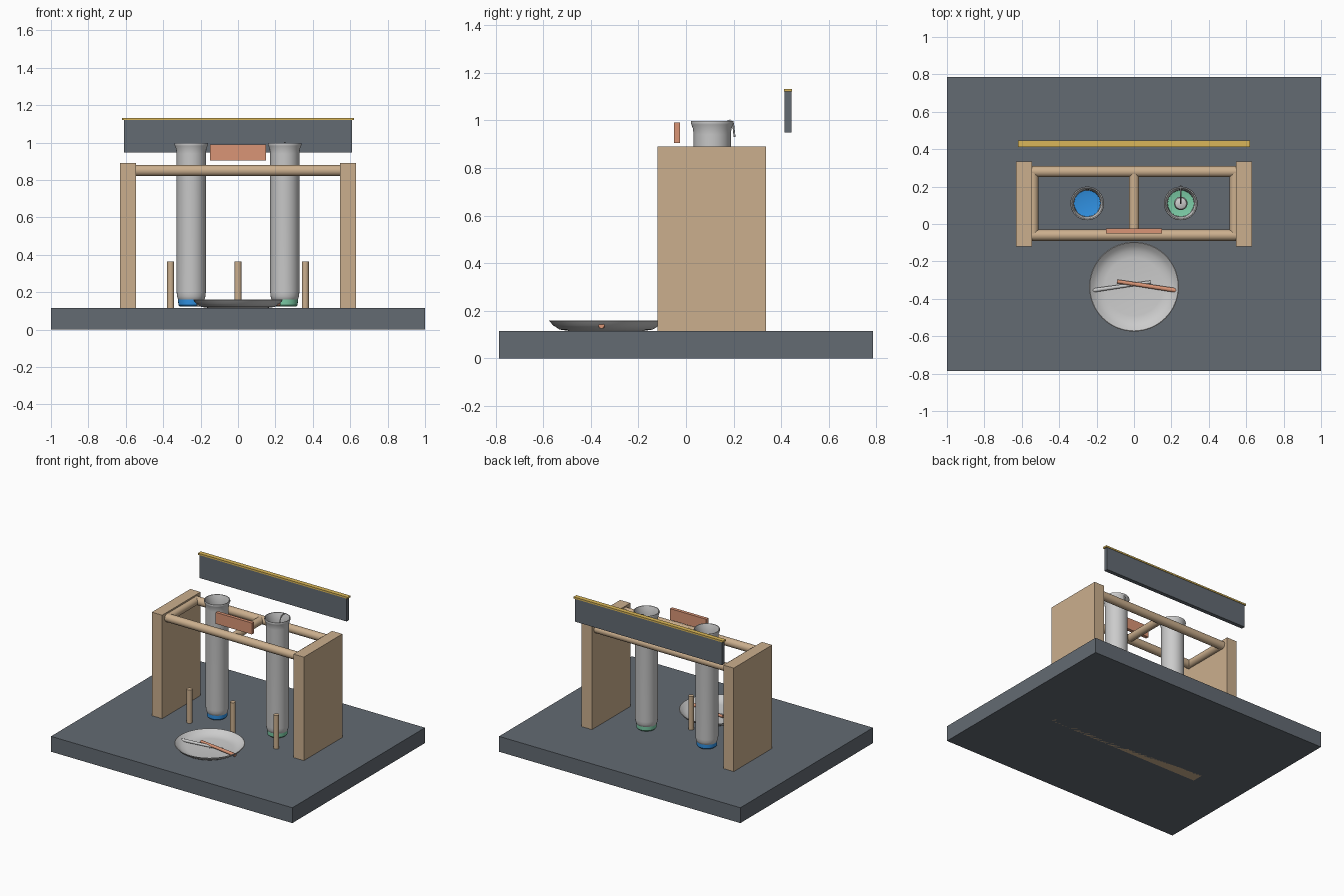
import bpy, math
from mathutils import Vector

if "Cube" in bpy.data.objects:
    bpy.data.objects.remove(bpy.data.objects["Cube"])


def mat(name, c):
    m = bpy.data.materials.new(name)
    m.diffuse_color = (*c, 1)
    m.use_nodes = True
    m.node_tree.nodes["Principled BSDF"].inputs["Base Color"].default_value = m.diffuse_color
    return m


SLATE = mat("slate", (0.125, 0.145, 0.17))
WOOD = mat("wood", (0.60, 0.43, 0.27))
COPPER = mat("copper", (0.70, 0.30, 0.18))
GOLD = mat("gold", (0.70, 0.47, 0.10))
BLUE = mat("blue", (0.03, 0.28, 0.75))
GREEN = mat("green", (0.20, 0.60, 0.38))


def finish(o, name, m, smooth=False):
    o.name = name
    if m:
        o.data.materials.append(m)
    if smooth:
        bpy.ops.object.select_all(action='DESELECT')
        o.select_set(True)
        bpy.context.view_layer.objects.active = o
        bpy.ops.object.shade_smooth_by_angle(angle=math.radians(35))
    return o


def box(name, x, y, z, m=None):
    bpy.ops.mesh.primitive_cube_add(size=1, location=[(a + b) / 2 for a, b in (x, y, z)])
    o = bpy.context.object
    o.scale = [b - a for a, b in (x, y, z)]
    bpy.ops.object.transform_apply(location=False, rotation=False)
    return finish(o, name, m)


def rod(name, a, b, r, m=None, r2=None):
    a, b = Vector(a), Vector(b)
    bpy.ops.mesh.primitive_cone_add(vertices=32, radius1=r, radius2=r2 or r,
                                    depth=(b - a).length, location=(a + b) / 2)
    o = bpy.context.object
    o.rotation_euler = (b - a).to_track_quat('Z', 'Y').to_euler()
    return finish(o, name, m, True)


def lathe(name, profile, x, y, m=None, n=48, closed=False):
    k = len(profile)
    verts = [(r * math.cos(t), r * math.sin(t), z)
             for t in (2 * math.pi * i / n for i in range(n)) for r, z in profile]
    faces = []
    for i in range(n):
        a, b = i * k, ((i + 1) % n) * k
        for j in range(k if closed else k - 1):
            q = (j + 1) % k
            faces.append((a + j, b + j, b + q, a + q))
    if not closed:
        faces.append([i * k for i in reversed(range(n))])
        faces.append([i * k + k - 1 for i in range(n)])
    me = bpy.data.meshes.new(name)
    me.from_pydata(verts, [], faces)
    o = bpy.data.objects.new(name, me)
    bpy.context.collection.objects.link(o)
    o.location = (x, y, 0)
    return finish(o, name, m, True)


# Plinth and the rack's bottom board set into it
box("plinth", (-1, 1), (-0.785, 0.785), (0, 0.115), SLATE)
box("rack_bottom", (-0.63, 0.63), (-0.12, 0.335), (0, 0.09), WOOD)

# Rack end panels and side cross rods
for s, side in ((-1, "left"), (1, "right")):
    box(side + "_panel", sorted((s * 0.545, s * 0.63)), (-0.12, 0.335), (0.09, 0.89), WOOD)
    rod(side + "_cross_rod", (s * 0.54, -0.06, 0.85), (s * 0.54, 0.28, 0.85), 0.029, WOOD)
rod("middle_cross_rod", (0, -0.06, 0.85), (0, 0.28, 0.85), 0.028, WOOD)

# Long top rails
for y, nm in ((-0.06, "front_rail"), (0.28, "back_rail")):
    rod(nm, (-0.63, y, 0.85), (0.63, y, 0.85), 0.03, WOOD)

# Drying pegs
for i, x in enumerate((-0.36, 0, 0.36)):
    rod(f"peg_{i + 1}", (x, -0.06, 0.1), (x, -0.06, 0.365), 0.019, WOOD)

# Glass tubes with flared lips, and their liquid
tube = [(0.060, 0.150), (0.070, 0.160), (0.076, 0.178), (0.078, 0.20), (0.078, 0.94),
        (0.081, 0.965), (0.087, 0.982), (0.090, 0.990), (0.088, 0.998), (0.083, 0.998),
        (0.076, 0.975), (0.071, 0.94), (0.071, 0.20), (0.065, 0.172), (0.058, 0.160)]
liquid = [(0.060, 0.123), (0.069, 0.132), (0.070, 0.155), (0.070, 0.48), (0.045, 0.475)]
for x, nm, m in ((-0.25, "left", BLUE), (0.25, "right", GREEN)):
    lathe(nm + "_tube", tube, x, 0.11, closed=True)
    lathe(nm + "_liquid", liquid, x, 0.11, m)

# Bob in the right tube, hung on a wire hooked over the rim
lathe("bob", [(0.034, 0.45), (0.036, 0.53), (0.030, 0.545), (0.012, 0.552)], 0.25, 0.11)
cu = bpy.data.curves.new("hook_wire", 'CURVE')
cu.dimensions = '3D'
cu.bevel_depth = 0.004
cu.bevel_resolution = 2
cu.use_fill_caps = True
pts = [(0.11, 0.545), (0.115, 0.90), (0.15, 0.985), (0.185, 1.0), (0.198, 0.985), (0.204, 0.93)]
sp = cu.splines.new('POLY')
sp.points.add(len(pts) - 1)
for p, (y, z) in zip(sp.points, pts):
    p.co = (0.25, y, z, 1)
bpy.context.collection.objects.link(bpy.data.objects.new("hook_wire", cu))

# Shallow dish with two sticks
dish = [(0.002, 0.116), (0.16, 0.116), (0.195, 0.121), (0.222, 0.138), (0.240, 0.158),
        (0.236, 0.160), (0.216, 0.142), (0.190, 0.127), (0.155, 0.122), (0.002, 0.121)]
lathe("dish", dish, 0, -0.335, n=64, closed=True)
rod("copper_stick", (-0.09, -0.307, 0.138), (0.225, -0.355, 0.138), 0.010, COPPER, 0.012)
rod("grey_stick", (0.09, -0.310, 0.130), (-0.22, -0.355, 0.134), 0.008, None, 0.011)

# Front plaque and rear sign board with gilt cap
box("plaque", (-0.15, 0.15), (-0.05, -0.025), (0.905, 0.99), COPPER)
box("sign_board", (-0.61, 0.61), (0.414, 0.443), (0.948, 1.12), SLATE)
box("sign_cap", (-0.62, 0.62), (0.412, 0.446), (1.12, 1.132), GOLD)
